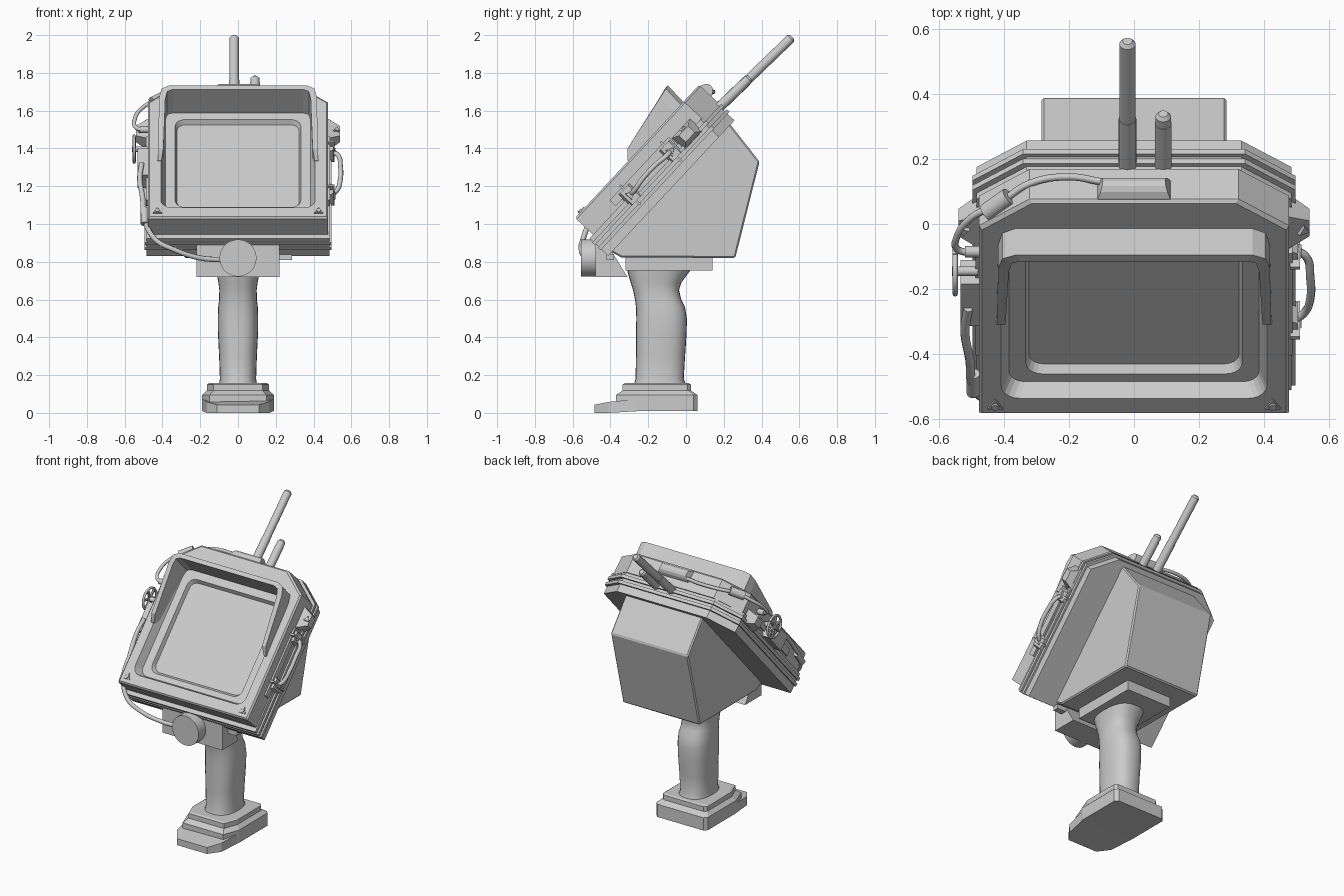
import bpy, bmesh
from math import sin, cos, pi, radians
from mathutils import Matrix, Vector

if "Cube" in bpy.data.objects:
    bpy.data.objects.remove(bpy.data.objects["Cube"])

I = Matrix.Identity(4)
# Head frame: x across, y up along the tilted screen, z out of the screen
HEAD = Matrix.Translation((0, 0, 1.2)) @ Matrix.Rotation(radians(47), 4, 'X')


def smooth(ob, angle=35):
    bpy.ops.object.select_all(action='DESELECT')
    ob.select_set(True)
    bpy.context.view_layer.objects.active = ob
    bpy.ops.object.shade_smooth_by_angle(angle=radians(angle))


def finish(name, bm, M=I, soft=False):
    bmesh.ops.recalc_face_normals(bm, faces=bm.faces)
    bm.transform(M)
    me = bpy.data.meshes.new(name)
    bm.to_mesh(me)
    bm.free()
    ob = bpy.data.objects.new(name, me)
    bpy.context.collection.objects.link(ob)
    if soft:
        smooth(ob)
    return ob


def loft(name, rings, M=I, soft=False):
    bm = bmesh.new()
    rows = [[bm.verts.new(p) for p in r] for r in rings]
    n = len(rows[0])
    for a, b in zip(rows, rows[1:]):
        for i in range(n):
            bm.faces.new((a[i], a[(i + 1) % n], b[(i + 1) % n], b[i]))
    bm.faces.new(rows[0])
    bm.faces.new(rows[-1])
    return finish(name, bm, M, soft)


def flat(outline, z):
    return [(x, y, z) for x, y in outline]


def prism(name, outline, z0, z1, M=I):
    return loft(name, [flat(outline, z0), flat(outline, z1)], M)


def box(name, x0, x1, y0, y1, z0, z1, M=I):
    return prism(name, [(x0, y0), (x1, y0), (x1, y1), (x0, y1)], z0, z1, M)


def rod(name, a, b, r0, r1=None, sides=20, M=I):
    a, b = Vector(a), Vector(b)
    q = (b - a).to_track_quat('Z', 'Y')
    rings = [[p + q @ Vector((r * cos(2 * pi * i / sides), r * sin(2 * pi * i / sides), 0))
              for i in range(sides)] for p, r in ((a, r0), (b, r0 if r1 is None else r1))]
    return loft(name, rings, M, sides > 8)


def tube(name, pts, r, M=I):
    cu = bpy.data.curves.new(name, 'CURVE')
    cu.dimensions, cu.bevel_depth, cu.bevel_resolution = '3D', r, 2
    cu.resolution_u, cu.use_fill_caps = 6, True
    sp = cu.splines.new('BEZIER')
    sp.bezier_points.add(len(pts) - 1)
    for bp, p in zip(sp.bezier_points, pts):
        bp.co = M @ Vector(p)
        bp.handle_left_type = bp.handle_right_type = 'AUTO'
    ob = bpy.data.objects.new(name, cu)
    bpy.context.collection.objects.link(ob)
    bpy.ops.object.select_all(action='DESELECT')
    ob.select_set(True)
    bpy.context.view_layer.objects.active = ob
    bpy.ops.object.convert(target='MESH')
    smooth(bpy.context.object, 50)


def case(x, y0, y1):
    """Case outline with cut upper corners."""
    return [(-x, y0), (x, y0), (x, y1 - .12), (x - .155, y1), (.155 - x, y1), (-x, y1 - .12)]


def rounded(x, y0, y1, r, n=5):
    pts = []
    for cx, cy, a in ((x - r, y1 - r, 0), (r - x, y1 - r, 90), (r - x, y0 + r, 180), (x - r, y0 + r, 270)):
        pts += [(cx + r * cos(radians(a + 90 * i / n)), cy + r * sin(radians(a + 90 * i / n)))
                for i in range(n + 1)]
    return pts


# Stepped foot
foot = [(-.17, .06), (.17, .06), (.19, .04), (.19, -.26), (.15, -.37), (-.15, -.37), (-.19, -.26), (-.19, .04)]
foot_in = [(x * .87, -.155 + (y + .155) * .84) for x, y in foot]
loft("foot", [flat(foot, .01), flat(foot, .095), flat(foot_in, .118), flat(foot_in, .15),
              flat([(x * .93, -.155 + (y + .155) * .94) for x, y in foot_in], .157)])
nose = [(.19, -.24), (-.19, -.24), (-.165, -.41), (-.11, -.485), (.11, -.485), (.165, -.41)]
loft("foot_nose", [[(x, y, 0 if y < -.3 else .01) for x, y in nose],
                   [(x, y, .07 + .2 * (y + .35) if y < -.35 else .075) for x, y in nose]])

# Grip: z, back y, front y, half width
rings = []
for z, y0, y1, w in ((.14, -.28, .005, .103), (.18, -.267, -.012, .096), (.3, -.265, -.005, .1),
                     (.42, -.265, .003, .106), (.5, -.263, .005, .107), (.56, -.265, -.005, .105),
                     (.6, -.27, -.025, .1), (.65, -.28, -.037, .099), (.69, -.293, -.025, .104),
                     (.73, -.305, .005, .112), (.77, -.315, .035, .118)):
    ring = []
    for i in range(28):
        c, s = cos(2 * pi * i / 28), sin(2 * pi * i / 28)
        ring.append((w * abs(c) ** .8 * (1 if c > 0 else -1),
                     (y0 + y1) / 2 + (y1 - y0) / 2 * abs(s) ** .8 * (1 if s > 0 else -1), z))
    rings.append(ring)
loft("grip", rings, soft=True)

# Mount between grip and head, with the front block and round cap
box("mount_plate", -.165, .165, -.32, .14, .755, .84)
side = [(-.48, .72), (-.31, .72), (-.42, .9), (-.48, .92)]
loft("front_block", [[(x, y, z) for y, z in side] for x in (-.22, .22)])
rod("round_cap", (0, -.44, .82), (0, -.555, .82), .098, sides=28)
box("side_stub", .2, .285, -.42, -.38, .81, .84)

# Rear housing: straight narrow box behind the flat case back
profile = [(.41, .1), (.398, .043), (.361, -.196), (-.1, -.45), (-.51, -.005), (-.535, .1)]
housing = loft("rear_housing", [[(x, y, z) for y, z in profile] for x in (-.285, .285)], HEAD)
bev = housing.modifiers.new("soft_edges", 'BEVEL')
bev.width, bev.segments = .008, 1
prism("case_band", case(.485, -.55, .43), .05, .185, HEAD)
for i, z in enumerate((.1, .14)):
    prism(f"case_rib_{i}", case(.496, -.556, .445), z, z + .02, HEAD)

# Bezel with a stepped screen recess
bezel = loft("bezel", [flat(case(.477, -.523, .44), .18), flat(case(.477, -.523, .44), .305),
                       flat(case(.468, -.514, .431), .315)], HEAD)
cutter = loft("recess_cutter", [flat(rounded(.42, -.457, .31, .06), .34),
                                flat(rounded(.385, -.43, .29, .05), .262),
                                flat(rounded(.333, -.395, .238, .05), .262),
                                flat(rounded(.322, -.375, .222, .045), .232)], HEAD)
cutter.hide_render = True
mod = bezel.modifiers.new("recess", 'BOOLEAN')
mod.operation, mod.object, mod.solver = 'DIFFERENCE', cutter, 'EXACT'
bpy.context.view_layer.objects.active = bezel
bpy.ops.object.modifier_apply(modifier=mod.name)
bpy.data.objects.remove(cutter)
prism("screen", rounded(.325, -.378, .225, .045), .225, .236, HEAD)

# Sun hood: wall running round the top of the screen, leaning out at the top
hood_path = [((-.425, -.11), (-.405, -.11)), ((-.422, -.065), (-.395, -.065)), ((-.418, .25), (-.385, .24)),
             ((-.405, .305), (-.375, .285)), ((-.365, .325), (-.345, .297))]
hood_path += [((-a[0], a[1]), (-b[0], b[1])) for a, b in reversed(hood_path)]


def hood_height(y):
    return .32 if y < -.1 else .363 + (y + .065) * .182


loft("sun_hood", [[(o[0], o[1] - .01, .29), (*o, hood_height(o[1])), (*n, hood_height(o[1])),
                   (n[0], n[1] - .01, .262)] for o, n in hood_path], HEAD)

# Three-sided screws, side wings and side rails
for s, tag in ((-1, "left"), (1, "right")):
    tri = [(s * .427 + .028 * sin(a), -.478 + .028 * cos(a)) for a in (0, 2 * pi / 3, 4 * pi / 3)]
    prism(f"screw_{tag}", tri, .3, .322, HEAD)
    rod(f"screw_core_{tag}", (s * .427, -.478, .31), (s * .427, -.478, .328), .012, sides=12, M=HEAD)
    loft(f"wing_{tag}", [[(s * .47, y, z) for y, z in ((.13, .13), (.28, .13), (.28, .23), (.13, .23))],
                         [(s * .54, y, z) for y, z in ((.17, .16), (.24, .16), (.24, .21), (.17, .21))]], HEAD)
    rod(f"wing_screw_{tag}", (s * .515, .205, .2), (s * .525, .205, .225), .025, .02, 3, HEAD)
    box(f"rail_{tag}", s * .47, s * .488, -.33, .13, .2, .245, HEAD)

# Right carry loop on two brackets
tube("carry_loop", [(.49, -.24, .185), (.525, -.2, .185), (.542, -.13, .195), (.542, -.03, .195),
                    (.53, .05, .185), (.49, .085, .185)], .013, HEAD)
for i, y in enumerate((-.235, .08)):
    prism(f"loop_bracket_{i}", [(.48, y - .045), (.505, y - .03), (.505, y + .03), (.48, y + .045)], .14, .23, HEAD)
    box(f"loop_fin_{i}", .48, .51, y - .006, y + .006, .11, .26, HEAD)
    rod(f"loop_screw_{i}", (.5, y, .185), (.515, y, .185), .03, .025, 3, HEAD)

# Left control box and hand wheel
box("control_box", -.533, -.475, -.17, .02, .17, .27, HEAD)
rod("wheel_hub", (-.48, .045, .24), (-.56, .045, .24), .015, sides=12, M=HEAD)
tube("wheel_rim", [(-.55, .045 + .07 * cos(pi * i / 6), .24 + .07 * sin(pi * i / 6)) for i in range(13)], .008, HEAD)
for i in range(3):
    c, s = .07 * cos(pi * i / 3), .07 * sin(pi * i / 3)
    rod(f"wheel_spoke_{i}", (-.55, .045 - c, .24 - s), (-.55, .045 + c, .24 + s), .009, sides=8, M=HEAD)

# Top connector and angled antennas with rounded tips
arch = [(.42 + .06 * sin(pi * i / 8), .267 + .042 * cos(pi * i / 8)) for i in range(9)]
loft("top_connector", [[(x + k * (y - .42), y, z) for y, z in arch] for x, k in ((-.12, .4), (.12, -.4))], HEAD)
d = Vector((0, .72, .694))
for name, x, length, sleeve, r in (("tall_antenna", -.02, .54, .22, .025), ("short_antenna", .09, .23, .2, .024)):
    a = Vector((x, .165, 1.607))
    rod(name, a, a + d * length, r)
    rod(name + "_tip", a + d * length, a + d * (length + .012), r, r * .6)
    rod(name + "_sleeve", a - d * .06, a + d * sleeve, r + .002)

# Upper cable with inline plug, lower cable to the round cap
tube("upper_cable", [(-.1, .13, 1.70), (-.2, .145, 1.70), (-.32, .125, 1.69), (-.42, .06, 1.66),
                     (-.5, .02, 1.62), (-.545, -.04, 1.56), (-.54, -.08, 1.51), (-.47, -.085, 1.5)], .011)
rod("inline_plug", (-.385, .085, 1.68), (-.455, .035, 1.645), .028, sides=12)
rod("cable_socket", (-.52, -.085, 1.5), (-.46, -.085, 1.5), .018, sides=12)
tube("lower_cable", [(-.51, -.26, 1.32), (-.52, -.33, 1.24), (-.505, -.42, 1.14), (-.495, -.5, 1.03),
                     (-.44, -.545, .92), (-.34, -.555, .865), (-.2, -.53, .82), (-.08, -.51, .81)], .014)
rod("cable_clamp", (-.495, -.46, 1.08), (-.495, -.52, 1.0), .02, sides=12)
